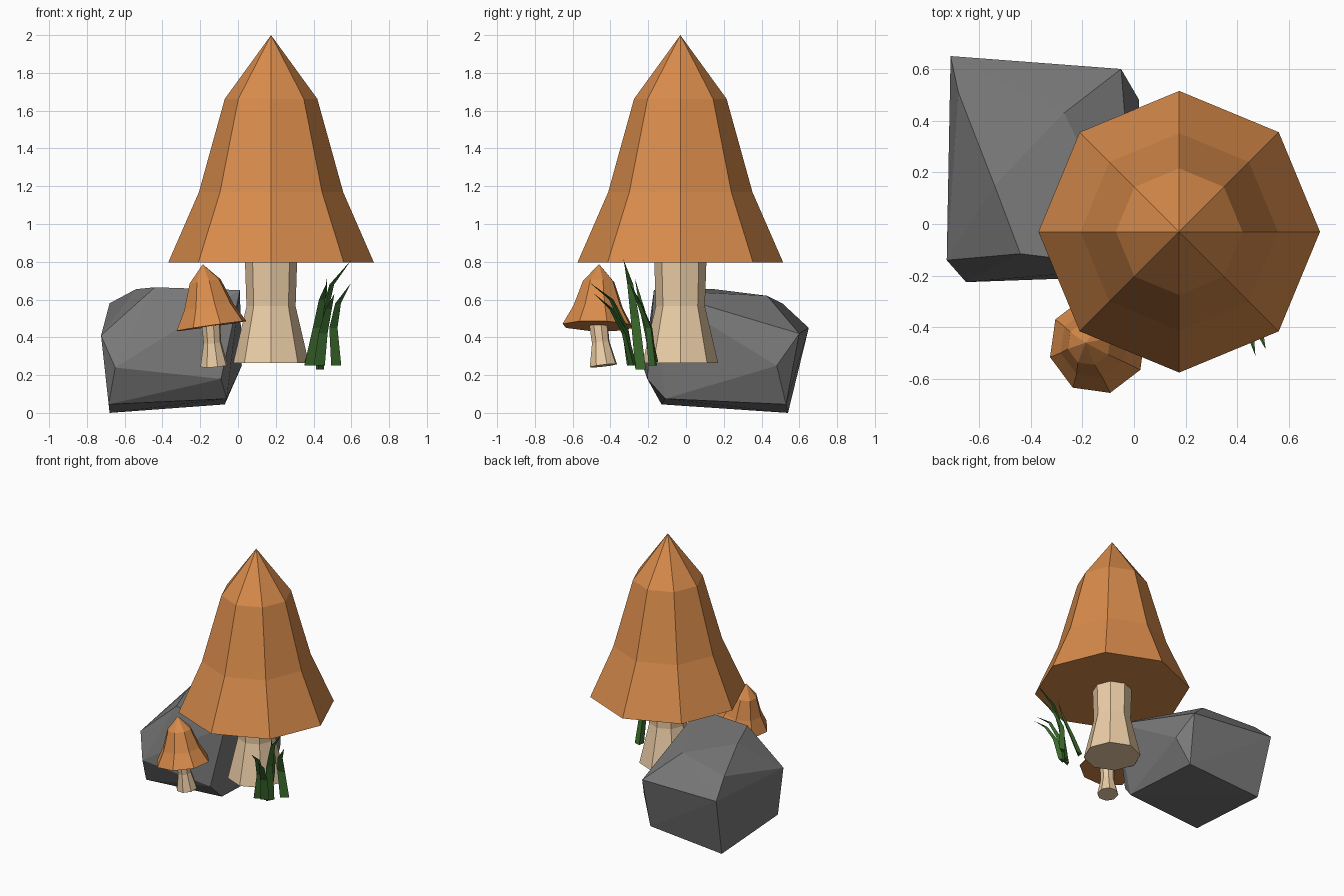
import bpy, bmesh
from math import cos, sin, pi, radians
from mathutils import Vector

if "Cube" in bpy.data.objects:
    bpy.data.objects.remove(bpy.data.objects["Cube"])


def material(name, rgb):
    m = bpy.data.materials.new(name)
    m.diffuse_color = (*rgb, 1)
    m.use_nodes = True
    m.node_tree.nodes["Principled BSDF"].inputs["Base Color"].default_value = m.diffuse_color
    return m


ORANGE = material("cap_orange", (0.69, 0.26, 0.07))
CREAM = material("stem_cream", (0.83, 0.61, 0.38))
GREEN = material("grass_green", (0.05, 0.17, 0.03))
STONE = material("stone_grey", (0.19, 0.19, 0.19))


def finish(bm, name, mat):
    bmesh.ops.recalc_face_normals(bm, faces=bm.faces[:])
    me = bpy.data.meshes.new(name)
    bm.to_mesh(me)
    bm.free()
    me.materials.append(mat)
    ob = bpy.data.objects.new(name, me)
    bpy.context.collection.objects.link(ob)
    return ob


def skin(bm, rings, tip=None):
    """Bridge equal rings of points, cap the bottom, and close with a tip or a cap."""
    rows = [[bm.verts.new(p) for p in r] for r in rings]
    n = len(rows[0])
    bm.faces.new(rows[0][::-1])
    for a, b in zip(rows, rows[1:]):
        for i in range(n):
            j = (i + 1) % n
            bm.faces.new((a[i], a[j], b[j], b[i]))
    if tip is None:
        bm.faces.new(rows[-1])
    else:
        t = bm.verts.new(tip)
        for i in range(n):
            bm.faces.new((rows[-1][i], rows[-1][(i + 1) % n], t))


def lathe(name, mat, base, top, profile, pointed, turn=0):
    """Eight-sided turned shape; profile is (radius, fraction along the axis)."""
    base, top = Vector(base), Vector(top)
    axis = top - base
    q = Vector((0, 0, 1)).rotation_difference(axis)
    rings = []
    for r, t in profile:
        rings.append([base + axis * t + q @ Vector((r * cos(turn + k * pi / 4),
                                                    r * sin(turn + k * pi / 4), 0))
                      for k in range(8)])
    bm = bmesh.new()
    skin(bm, rings, top if pointed else None)
    return finish(bm, name, mat)


# Large mushroom
lathe("large_cap", ORANGE, (0.175, -0.03, 0.795), (0.175, -0.03, 2.0),
      [(0.545, 0), (0.382, 0.31), (0.245, 0.72)], True)
lathe("large_stem", CREAM, (0.175, -0.03, 0.265), (0.175, -0.03, 0.80),
      [(0.2, 0), (0.13, 0.56), (0.138, 1)], False)

# Small leaning mushroom
turn = radians(14.5)
lathe("small_cap", ORANGE, (-0.14, -0.467, 0.46), (-0.187, -0.46, 0.787),
      [(0.193, 0), (0.135, 0.31), (0.086, 0.72)], True, turn)
lathe("small_stem", CREAM, (-0.127, -0.437, 0.25), (-0.143, -0.463, 0.47),
      [(0.075, 0), (0.048, 0.56), (0.051, 1)], False, turn)

# Faceted boulder: hull of its corner points
corners = [
    (-0.685, -0.13, 0.045), (-0.06, -0.11, 0.075),
    (-0.68, 0.54, 0.0), (-0.07, 0.53, 0.045),
    (-0.65, -0.225, 0.24), (-0.09, -0.205, 0.18),
    (-0.725, -0.14, 0.41), (-0.71, 0.65, 0.45),
    (-0.05, 0.60, 0.42), (0.02, 0.48, 0.25),
    (-0.68, 0.51, 0.58), (-0.54, 0.15, 0.655),
    (-0.44, -0.115, 0.665), (0.01, -0.17, 0.65),
    (-0.27, 0.43, 0.62),
]
bm = bmesh.new()
for c in corners:
    bm.verts.new(c)
bmesh.ops.convex_hull(bm, input=bm.verts[:])
finish(bm, "boulder", STONE)

# Grass tuft: bent, tapering three-sided blades
blades = [
    [(0.44, -0.24, 0.23), (0.455, -0.27, 0.50), (0.50, -0.295, 0.68), (0.60, -0.33, 0.81)],
    [(0.52, -0.18, 0.25), (0.505, -0.20, 0.45), (0.53, -0.25, 0.58), (0.60, -0.30, 0.69)],
    [(0.38, -0.30, 0.25), (0.42, -0.33, 0.45), (0.445, -0.40, 0.60), (0.47, -0.51, 0.69)],
    [(0.43, -0.29, 0.25), (0.45, -0.33, 0.42), (0.48, -0.40, 0.55), (0.51, -0.485, 0.63)],
    [(0.375, -0.17, 0.27), (0.42, -0.20, 0.42), (0.46, -0.235, 0.56), (0.47, -0.27, 0.71)],
]
bm = bmesh.new()
for path in blades:
    pts = [Vector(p) for p in path]
    lean = pts[-1] - pts[0]
    lean.z = 0
    lean.normalize()
    side = Vector((-lean.y, lean.x, 0))
    rings = [[p + side * w, p - side * w, p - lean * w]
             for p, w in zip(pts, (0.032, 0.026, 0.018))]
    skin(bm, rings, pts[-1])
finish(bm, "grass", GREEN)
